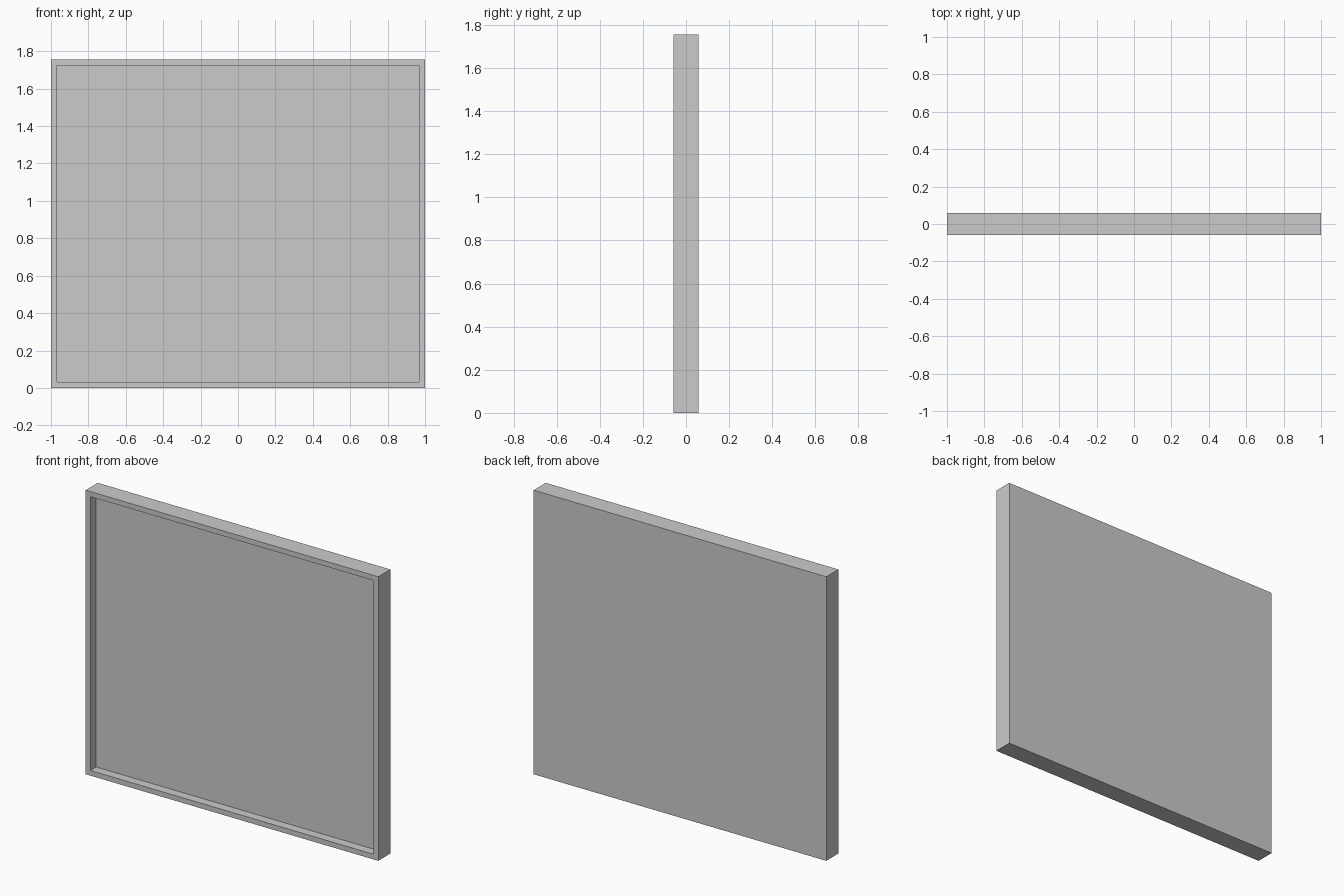
import bpy, bmesh

if "Cube" in bpy.data.objects:
    bpy.data.objects.remove(bpy.data.objects["Cube"])

W, T, H = 2.0, 0.118, 1.755   # width, thickness, height
RIM, DEPTH = 0.045, 0.056     # rim width and recess depth

# Panel slab standing on the ground
bm = bmesh.new()
bmesh.ops.create_cube(bm, size=1)
bmesh.ops.scale(bm, vec=(W, T, H), verts=bm.verts)
bmesh.ops.translate(bm, vec=(0, 0, H / 2), verts=bm.verts)

# Recessed front: inset a rim, then push the middle back
bm.normal_update()
front = next(f for f in bm.faces if f.normal.y < -0.9)
bmesh.ops.inset_individual(bm, faces=[front], thickness=RIM)
walls = bmesh.ops.extrude_discrete_faces(bm, faces=[front])["faces"]
bmesh.ops.translate(bm, vec=(0, DEPTH, 0), verts=walls[0].verts)
bmesh.ops.recalc_face_normals(bm, faces=bm.faces)

mesh = bpy.data.meshes.new("framed_panel")
bm.to_mesh(mesh)
bm.free()
panel = bpy.data.objects.new("framed_panel", mesh)
bpy.context.collection.objects.link(panel)
